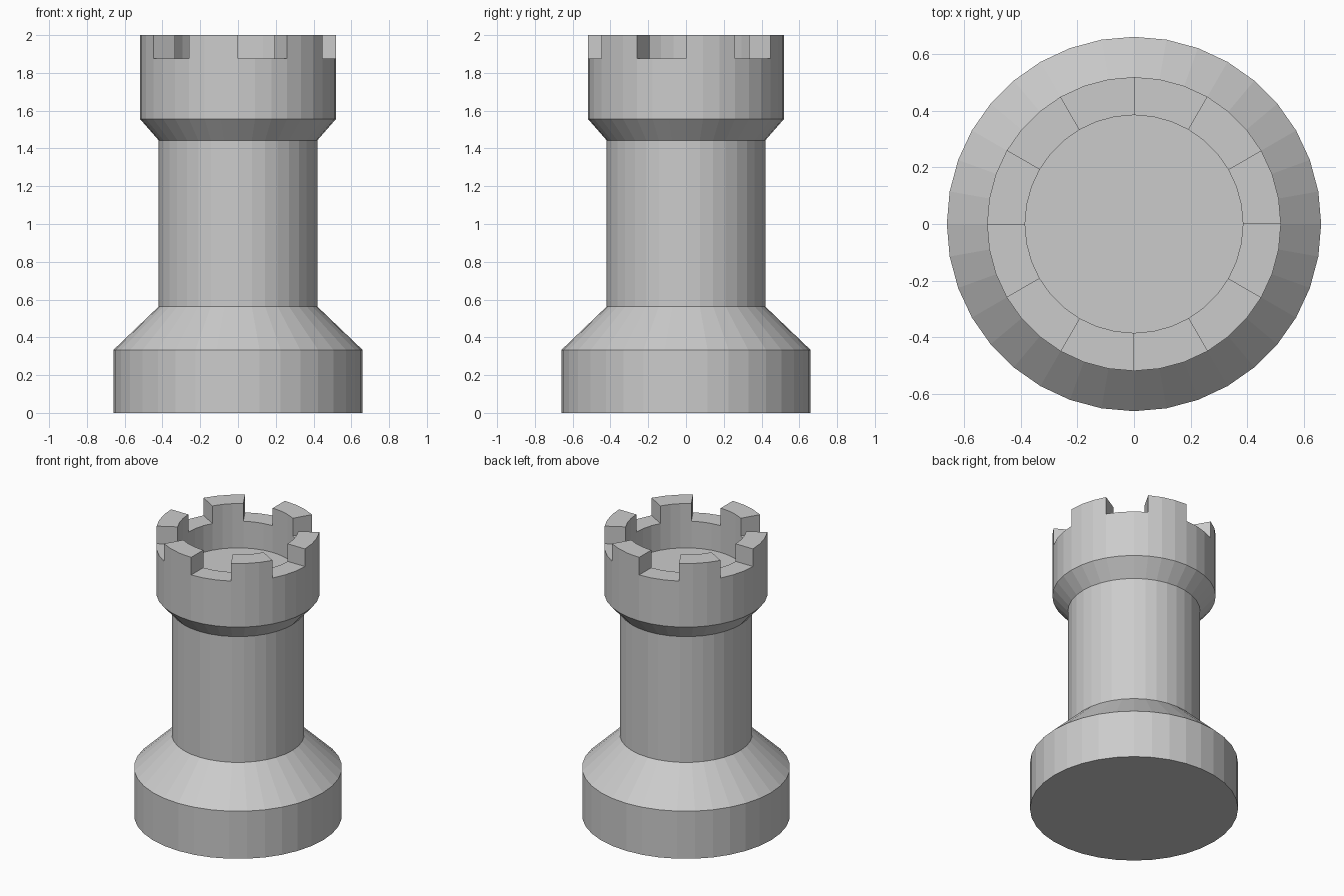
import bpy, bmesh, math

if "Cube" in bpy.data.objects:
    bpy.data.objects.remove(bpy.data.objects["Cube"])

SEG = 36
RIM_Z, TOP_Z, FLOOR_Z = 1.877, 2.0, 1.69

# (radius, height) from the base up the outside, over the rim, down to the well floor
profile = [(0.66, 0), (0.66, 0.333), (0.42, 0.563), (0.42, 1.443), (0.518, 1.555),
           (0.518, RIM_Z), (0.384, RIM_Z), (0.384, FLOOR_Z)]

bm = bmesh.new()


def ring(radius, z):
    return [bm.verts.new((radius * math.cos(math.tau * i / SEG),
                          radius * math.sin(math.tau * i / SEG), z)) for i in range(SEG)]


# Turned body: base, column, head and hollow top
rings = [ring(r, z) for r, z in profile]
bands = []
for low, high in zip(rings, rings[1:]):
    bands.append([bm.faces.new((low[i], low[(i + 1) % SEG], high[(i + 1) % SEG], high[i]))
                  for i in range(SEG)])
bm.faces.new(rings[0][::-1])
bm.faces.new(rings[-1])

# Battlements: raise every other 30 degree block of the rim
rim = bands[5]
for start in range(0, SEG, 6):
    block = rim[start:start + 3]
    new = bmesh.ops.extrude_face_region(bm, geom=block)["geom"]
    for v in new:
        if isinstance(v, bmesh.types.BMVert):
            v.co.z = TOP_Z
    # drop covered rim faces if the extrusion kept them
    old = [f for f in block if f.is_valid and f.calc_center_median().z < TOP_Z - 0.01]
    if old:
        bmesh.ops.delete(bm, geom=old, context='FACES')

bmesh.ops.recalc_face_normals(bm, faces=bm.faces[:])
mesh = bpy.data.meshes.new("rook")
bm.to_mesh(mesh)
bm.free()
rook = bpy.data.objects.new("rook", mesh)
bpy.context.collection.objects.link(rook)
